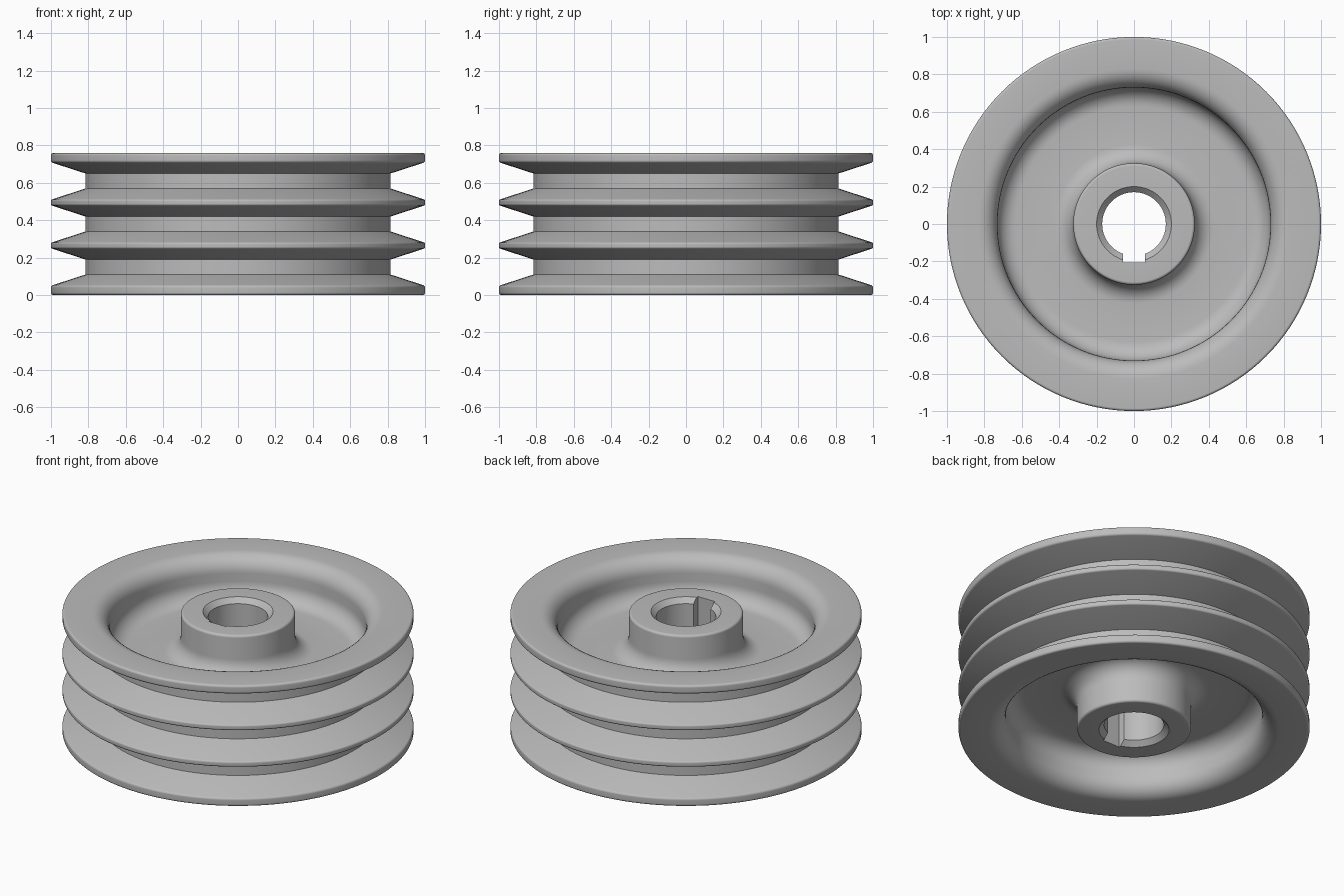
import bpy, bmesh, math
from mathutils import Vector, Matrix

if "Cube" in bpy.data.objects:
    bpy.data.objects.remove(bpy.data.objects["Cube"])

HEIGHT = 0.76
SEGMENTS = 128


def make_material(name, rgb):
    mat = bpy.data.materials.new(name)
    mat.use_nodes = True
    mat.diffuse_color = (*rgb, 1)
    mat.node_tree.nodes["Principled BSDF"].inputs["Base Color"].default_value = (*rgb, 1)
    return mat


def round_corners(corners, steps=8):
    """Closed outline from (radius, height, fillet) corners."""
    outline = []
    for i, (x, z, fillet) in enumerate(corners):
        p = Vector((x, z))
        if not fillet:
            outline.append(p)
            continue
        a = (Vector(corners[i - 1][:2]) - p).normalized()
        b = (Vector(corners[(i + 1) % len(corners)][:2]) - p).normalized()
        half = a.angle(b) / 2
        centre = p + (a + b).normalized() * fillet / math.sin(half)
        start = p + a * fillet / math.tan(half) - centre
        end = p + b * fillet / math.tan(half) - centre
        sweep = start.angle_signed(end)
        for k in range(steps + 1):
            # angle_signed is clockwise, Matrix.Rotation counter-clockwise
            outline.append(centre + Matrix.Rotation(-sweep * k / steps, 2) @ start)
    return outline


def lathe(name, outline):
    bm = bmesh.new()
    verts = [bm.verts.new((p.x, 0, p.y)) for p in outline]
    edges = [bm.edges.new((v, verts[(i + 1) % len(verts)])) for i, v in enumerate(verts)]
    bmesh.ops.spin(bm, geom=verts + edges, cent=(0, 0, 0), axis=(0, 0, 1),
                   angle=math.tau, steps=SEGMENTS, use_duplicate=False)
    bmesh.ops.remove_doubles(bm, verts=bm.verts, dist=0.0001)
    bmesh.ops.recalc_face_normals(bm, faces=bm.faces)
    mesh = bpy.data.meshes.new(name)
    bm.to_mesh(mesh)
    bm.free()
    obj = bpy.data.objects.new(name, mesh)
    bpy.context.collection.objects.link(obj)
    return obj


# Upper half of the section: bore, hub, web, rim, top groove, upper flange
upper = [
    (0.17, 0.73, 0), (0.20, 0.76, 0),
    (0.325, 0.76, 0.015), (0.325, 0.51, 0.10),
    (0.73, 0.51, 0.10), (0.73, 0.76, 0.10),
    (1.0, 0.76, 0.014), (1.0, 0.71, 0.015),
    (0.815, 0.65, 0), (0.815, 0.57, 0),
    (1.0, 0.51, 0.012), (1.0, 0.48, 0.012),
    (0.815, 0.42, 0),
]
lower = [(r, HEIGHT - z, f) for r, z, f in reversed(upper)]
pulley = lathe("grooved_pulley", round_corners(upper + lower))
pulley.data.materials.append(make_material("light grey metal", (0.5, 0.5, 0.5)))

# Keyway slot on the front side of the bore
bpy.ops.mesh.primitive_cube_add(size=1, location=(0, -0.1025, HEIGHT / 2))
cutter = bpy.context.object
cutter.name = "keyway_cutter"
cutter.scale = (0.12, 0.205, 1.2)
cutter.hide_render = True

bpy.ops.object.select_all(action='DESELECT')
pulley.select_set(True)
bpy.context.view_layer.objects.active = pulley
slot = pulley.modifiers.new("keyway", 'BOOLEAN')
slot.operation = 'DIFFERENCE'
slot.solver = 'EXACT'
slot.object = cutter
bpy.ops.object.modifier_apply(modifier=slot.name)
bpy.data.objects.remove(cutter)

bpy.ops.object.shade_smooth_by_angle(angle=math.radians(17))
